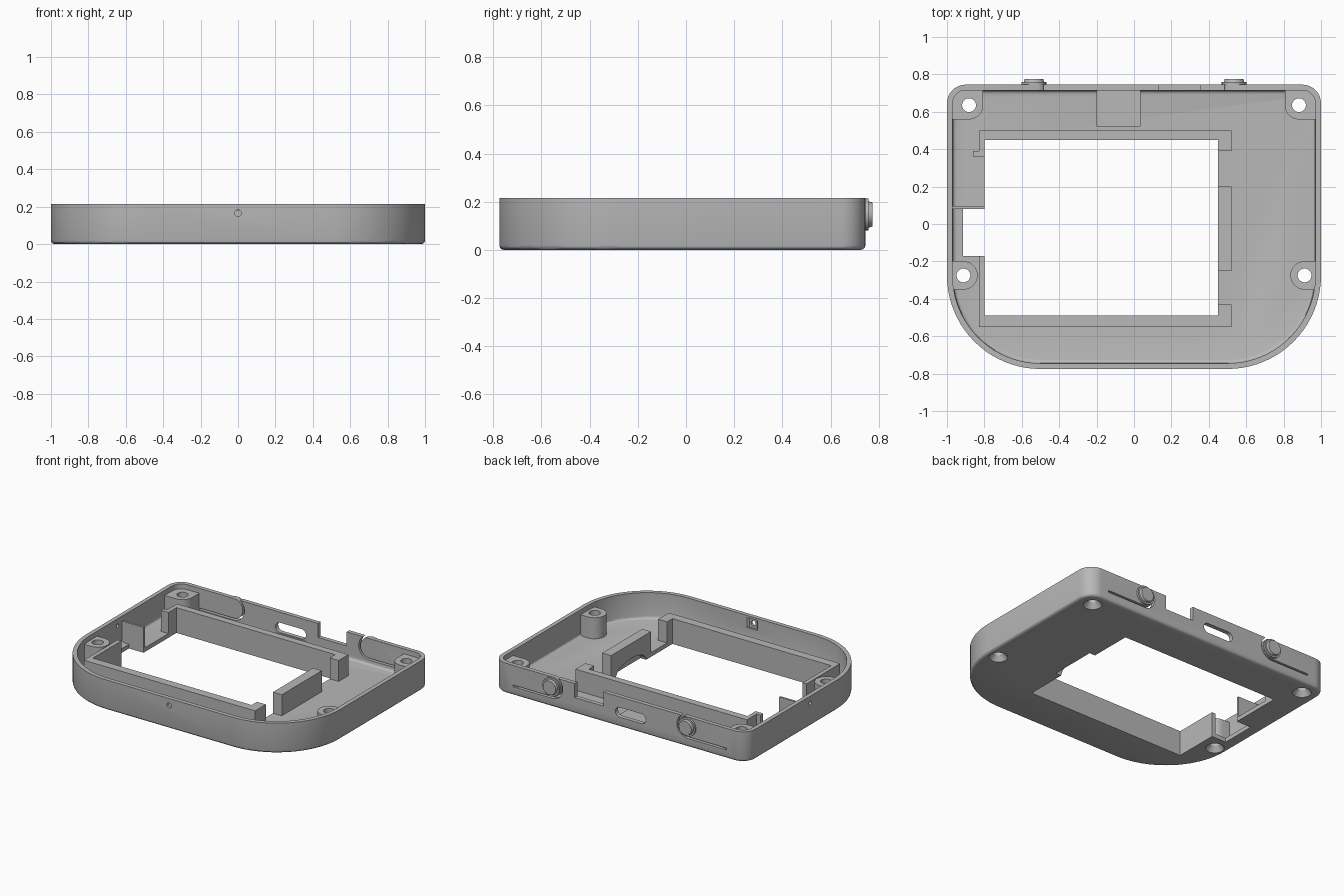
import bpy, bmesh, math
from mathutils import Vector

if "Cube" in bpy.data.objects:
    bpy.data.objects.remove(bpy.data.objects["Cube"])

grey = bpy.data.materials.new("plain_grey")
grey.use_nodes = True
COLOR = (0.48, 0.48, 0.48, 1)
grey.diffuse_color = COLOR
grey.node_tree.nodes["Principled BSDF"].inputs["Base Color"].default_value = COLOR

TOP, FLOOR, WALL = 0.215, 0.03, 0.03
BACK, FRONT = 0.745, -0.775
BUTTON_X, BUTTON_Z = 0.535, 0.147


def prism(name, pts, lo, hi, axis="z", bevel=0.0):
    """Extrude a flat profile along an axis, optionally rounding its low end."""
    place = {"z": lambda a, b, h: (a, b, h),
             "y": lambda a, b, h: (a, h, b),
             "x": lambda a, b, h: (h, a, b)}[axis]
    bm = bmesh.new()
    low = [bm.verts.new(place(a, b, lo)) for a, b in pts]
    high = [bm.verts.new(place(a, b, hi)) for a, b in pts]
    bottom = bm.faces.new(low)
    bm.faces.new(high)
    n = len(pts)
    for i in range(n):
        bm.faces.new((low[i], low[(i + 1) % n], high[(i + 1) % n], high[i]))
    bmesh.ops.recalc_face_normals(bm, faces=bm.faces)
    if bevel:
        bmesh.ops.bevel(bm, geom=list(bottom.edges), offset=bevel, segments=3,
                        profile=0.5, affect="EDGES", clamp_overlap=True)
    mesh = bpy.data.meshes.new(name)
    bm.to_mesh(mesh)
    bm.free()
    mesh.materials.append(grey)
    ob = bpy.data.objects.new(name, mesh)
    bpy.context.collection.objects.link(ob)
    return ob


def box(name, x0, x1, y0, y1, z0, z1):
    return prism(name, [(x0, y0), (x1, y0), (x1, y1), (x0, y1)], z0, z1)


def arc(cx, cy, r, a0, a1, n=12):
    steps = [math.radians(a0 + (a1 - a0) * i / n) for i in range(n + 1)]
    return [(cx + r * math.cos(t), cy + r * math.sin(t)) for t in steps]


def circle(cx, cy, r, n=28):
    return arc(cx, cy, r, 0, 360, n)[:-1]


def outline(inset):
    """Case outline: large front corners, small back corners."""
    big, small = 0.5, 0.1
    x, y0, y1 = 1 - big, FRONT + big, BACK - small
    return (arc(x, y0, big - inset, -90, 0, 20)
            + arc(1 - small, y1, small - inset, 0, 90, 8)
            + arc(small - 1, y1, small - inset, 90, 180, 8)
            + arc(-x, y0, big - inset, 180, 270, 20))


def boolean(ob, tool, operation="DIFFERENCE", keep=False):
    mod = ob.modifiers.new("cut", "BOOLEAN")
    mod.operation, mod.solver, mod.object = operation, "EXACT", tool
    bpy.context.view_layer.objects.active = ob
    bpy.ops.object.modifier_apply(modifier=mod.name)
    if not keep:
        bpy.data.objects.remove(tool)


def cone(name, x, y, z0, z1, r0, r1):
    ob = prism(name, circle(x, y, 1), z0, z1)
    for v in ob.data.vertices:
        r = r0 if v.co.z < (z0 + z1) / 2 else r1
        v.co.x, v.co.y = x + (v.co.x - x) * r, y + (v.co.y - y) * r
    return ob


# Tray: outer body, hollow, display window and side notch
case = prism("case_shell", outline(0), 0, TOP, bevel=0.02)
boolean(case, prism("hollow", outline(WALL), FLOOR, TOP + 0.1, bevel=0.02))
boolean(case, box("window", -0.8, 0.45, -0.49, 0.45, -0.1, 0.1))
boolean(case, box("side_notch", -0.915, -0.79, -0.17, 0.08, -0.1, 0.1))

# Back wall: rounded port and open notch
port = arc(0.0, 0.105, 0.035, -90, 90) + arc(-0.17, 0.105, 0.035, 90, 270)
boolean(case, prism("port", port, 0.6, 0.9, "y"))
boolean(case, box("rim_notch", 0.13, 0.355, 0.7, 0.9, 0.115, 0.4))

# Spring tongue slits around the two buttons
for side in (1, -1):
    slit = ([(0.84, BUTTON_Z - 0.085)]
            + arc(BUTTON_X, BUTTON_Z, 0.085, 270, 100, 20)
            + arc(BUTTON_X, BUTTON_Z, 0.072, 100, 270, 20)
            + [(0.84, BUTTON_Z - 0.072)])
    boolean(case, prism("slit", [(side * a, b) for a, b in slit], 0.68, 0.8, "y"))

# Pin holes in the front and side walls, with a small recess inside the front
recess = [(-0.055, -0.73), (0.055, -0.73), (0.03, -0.758), (-0.03, -0.758)]
boolean(case, prism("front_recess", recess, 0.13, 0.2))
boolean(case, prism("front_pin_hole", circle(0, 0.165, 0.018), -0.9, -0.7, "y"))
boolean(case, prism("side_pin_hole", circle(0.03, 0.165, 0.014), -1.1, -0.93, "x"))

# Screw bosses, trimmed to the case outline, with countersunk holes
for side, label in ((-1, "right"), (1, "left")):
    for x, y, place in ((0.882, 0.635, "back"), (0.912, -0.275, "front")):
        r = 0.076
        if place == "back":
            pts = arc(x, y, r, 180, 270, 8) + [(1.1, y - r), (1.1, 0.9), (x - r, 0.9)]
        else:
            pts = arc(x, y, r, 90, 270, 14) + [(1.1, y - r), (1.1, y + r)]
        boss = prism(f"{place}_{label}_screw_boss", [(side * a, b) for a, b in pts],
                     FLOOR - 0.01, 0.18)
        boolean(boss, prism("trim", outline(0.015), 0, TOP), "INTERSECT")
        hole = prism("hole", circle(side * x, y, 0.037), -0.1, 0.4)
        sink = cone("sink", side * x, y, -0.01, 0.035, 0.068, 0.037)
        boolean(case, sink, keep=True)
        boolean(case, hole, keep=True)
        boolean(boss, sink)
        boolean(boss, hole)

# Upright frame around the window
RAIL = 0.18
box("frame_front_rail", -0.83, 0.52, -0.55, -0.49, FLOOR, RAIL)
box("frame_back_rail", -0.83, 0.52, 0.45, 0.5, FLOOR, RAIL)
box("frame_right_front_rail", -0.83, -0.8, -0.49, -0.17, FLOOR, RAIL)
box("frame_right_back_post", -0.86, -0.8, 0.36, 0.39, FLOOR, RAIL)
box("frame_right_back_rail", -0.83, -0.8, 0.39, 0.45, FLOOR, RAIL)
box("frame_left_front_post", 0.45, 0.52, -0.49, -0.43, FLOOR, RAIL)
box("frame_left_back_post", 0.45, 0.52, 0.39, 0.45, FLOOR, RAIL)
middle = box("frame_left_middle_rail", 0.45, 0.52, -0.25, 0.2, FLOOR, RAIL)
box("notch_plate", -0.975, -0.8, 0.08, 0.095, FLOOR, RAIL)

# Low arched scoop under the middle rail
for ob in (case, middle):
    arch = [(-0.025 + a, b) for a, b in arc(0, 0, 1, 0, 180, 16)]
    arch = [(-0.025 + (a + 0.025) * 0.17, b * 0.075 - 0.001) for a, b in arch]
    boolean(ob, prism("scoop", arch, 0.44, 0.495, "x"))

# Port support pad behind the back wall
box("port_pad", -0.2, 0.035, 0.52, 0.72, FLOOR, 0.062)

# Push buttons on the back
for side, label in ((-1, "right"), (1, "left")):
    button = prism(f"{label}_button", circle(side * BUTTON_X, BUTTON_Z, 0.064),
                   0.72, 0.775, "y")
    for v in button.data.vertices:
        if v.co.y > 0.76:
            v.co.x = side * BUTTON_X + (v.co.x - side * BUTTON_X) * 0.78
            v.co.z = BUTTON_Z + (v.co.z - BUTTON_Z) * 0.78
    prism(f"{label}_button_base", circle(side * BUTTON_X, BUTTON_Z, 0.066),
          0.72, 0.758, "y")

# Smooth shading with crisp edges
bpy.ops.object.select_all(action="DESELECT")
for ob in bpy.context.collection.objects:
    if ob.type == "MESH" and grey.name in ob.data.materials:
        ob.select_set(True)
        bpy.context.view_layer.objects.active = ob
bpy.ops.object.shade_smooth_by_angle(angle=math.radians(30))
